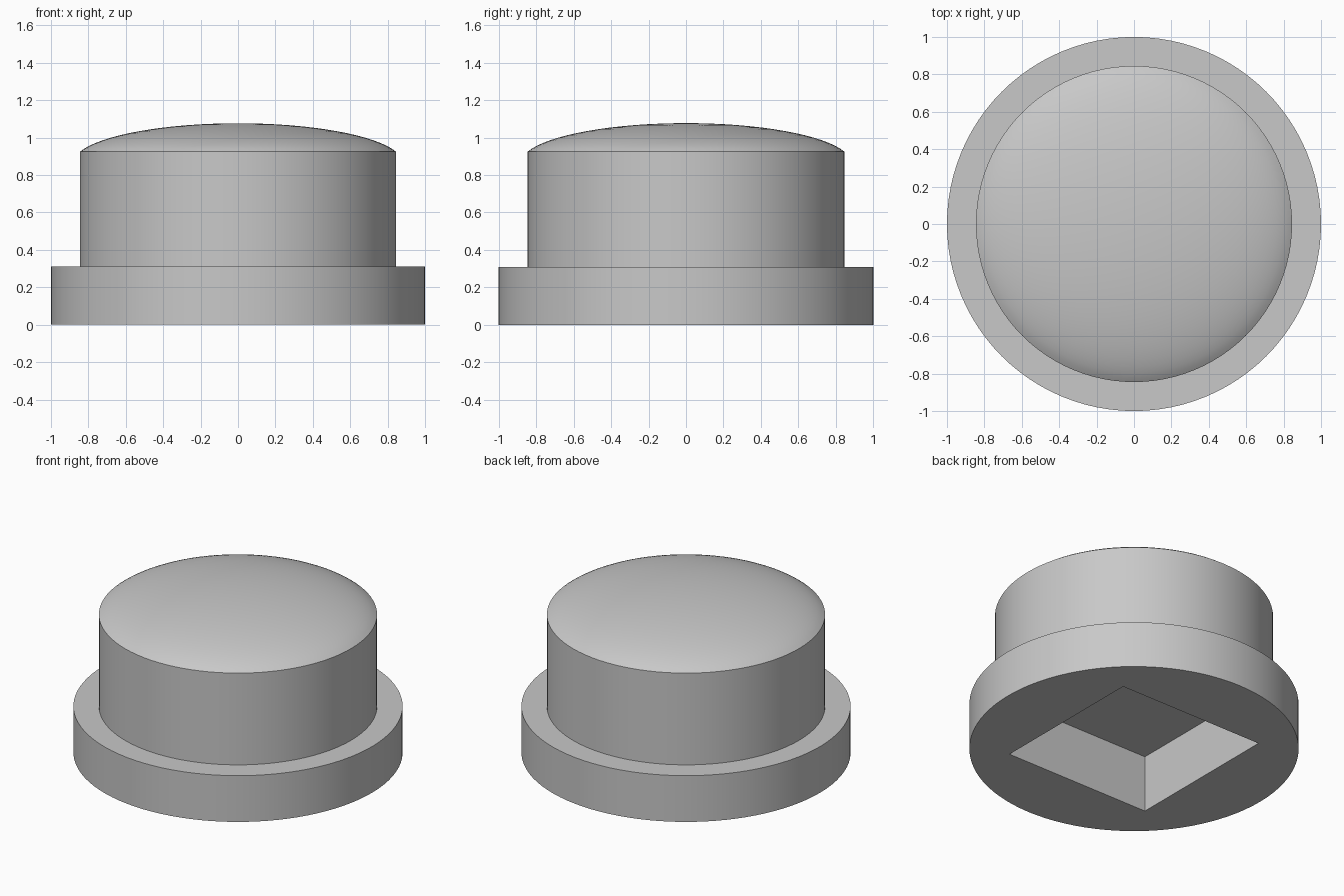
import bpy, bmesh, math
from mathutils import Matrix

old = bpy.data.objects.get("Cube")
if old:
    bpy.data.objects.remove(old, do_unlink=True)

SIDES = 96
FLANGE_R, FLANGE_H = 1.0, 0.31
BODY_R, BODY_H, TOP_H = 0.845, 0.925, 1.077
POCKET_SIDE, POCKET_DEPTH = 1.073, 0.38
DOME_A = 0.88      # ellipse radius the dome is cut from
DOME_STEPS = 16

grey = bpy.data.materials.new("plain grey")
grey.use_nodes = True
colour = (0.58, 0.58, 0.58, 1)
grey.diffuse_color = colour
grey.node_tree.nodes["Principled BSDF"].inputs["Base Color"].default_value = colour


def make_object(name, bm):
    bmesh.ops.recalc_face_normals(bm, faces=bm.faces)
    mesh = bpy.data.meshes.new(name)
    bm.to_mesh(mesh)
    bm.free()
    mesh.materials.append(grey)
    obj = bpy.data.objects.new(name, mesh)
    bpy.context.collection.objects.link(obj)
    return obj


# Turned profile: flange, cylindrical body, shallow elliptical dome
rim = math.asin(BODY_R / DOME_A)
dome_b = (TOP_H - BODY_H) / (1 - math.cos(rim))
profile = [(0, 0), (FLANGE_R, 0), (FLANGE_R, FLANGE_H), (BODY_R, FLANGE_H)]
for i in range(DOME_STEPS + 1):
    t = rim * (1 - i / DOME_STEPS)
    profile.append((DOME_A * math.sin(t), TOP_H - dome_b * (1 - math.cos(t))))

bm = bmesh.new()
points = [bm.verts.new((r, 0, z)) for r, z in profile]
edges = [bm.edges.new(pair) for pair in zip(points, points[1:])]
bmesh.ops.spin(bm, geom=points + edges, cent=(0, 0, 0), axis=(0, 0, 1),
               angle=math.tau, steps=SIDES, use_duplicate=False)
bmesh.ops.remove_doubles(bm, verts=bm.verts, dist=0.0001)
# Merge the underside into one flat disc
under = [f for f in bm.faces if all(abs(v.co.z) < 0.0001 for v in f.verts)]
bmesh.ops.dissolve_faces(bm, faces=under, use_verts=False)
cap = make_object("domed_cap", bm)

# Square pocket cut into the underside
bm = bmesh.new()
below = 0.2
height = POCKET_DEPTH + below
bmesh.ops.create_cube(bm, size=1, matrix=Matrix.Translation((0, 0, height / 2 - below))
                      @ Matrix.Diagonal((POCKET_SIDE, POCKET_SIDE, height, 1)))
cutter = make_object("pocket_cutter", bm)
cutter.hide_render = True

cut = cap.modifiers.new("square pocket", 'BOOLEAN')
cut.operation = 'DIFFERENCE'
cut.solver = 'EXACT'
cut.object = cutter

bpy.ops.object.select_all(action='DESELECT')
cap.select_set(True)
bpy.context.view_layer.objects.active = cap
bpy.ops.object.modifier_apply(modifier=cut.name)
bpy.data.objects.remove(cutter, do_unlink=True)
bpy.ops.object.shade_smooth_by_angle(angle=math.radians(30))
